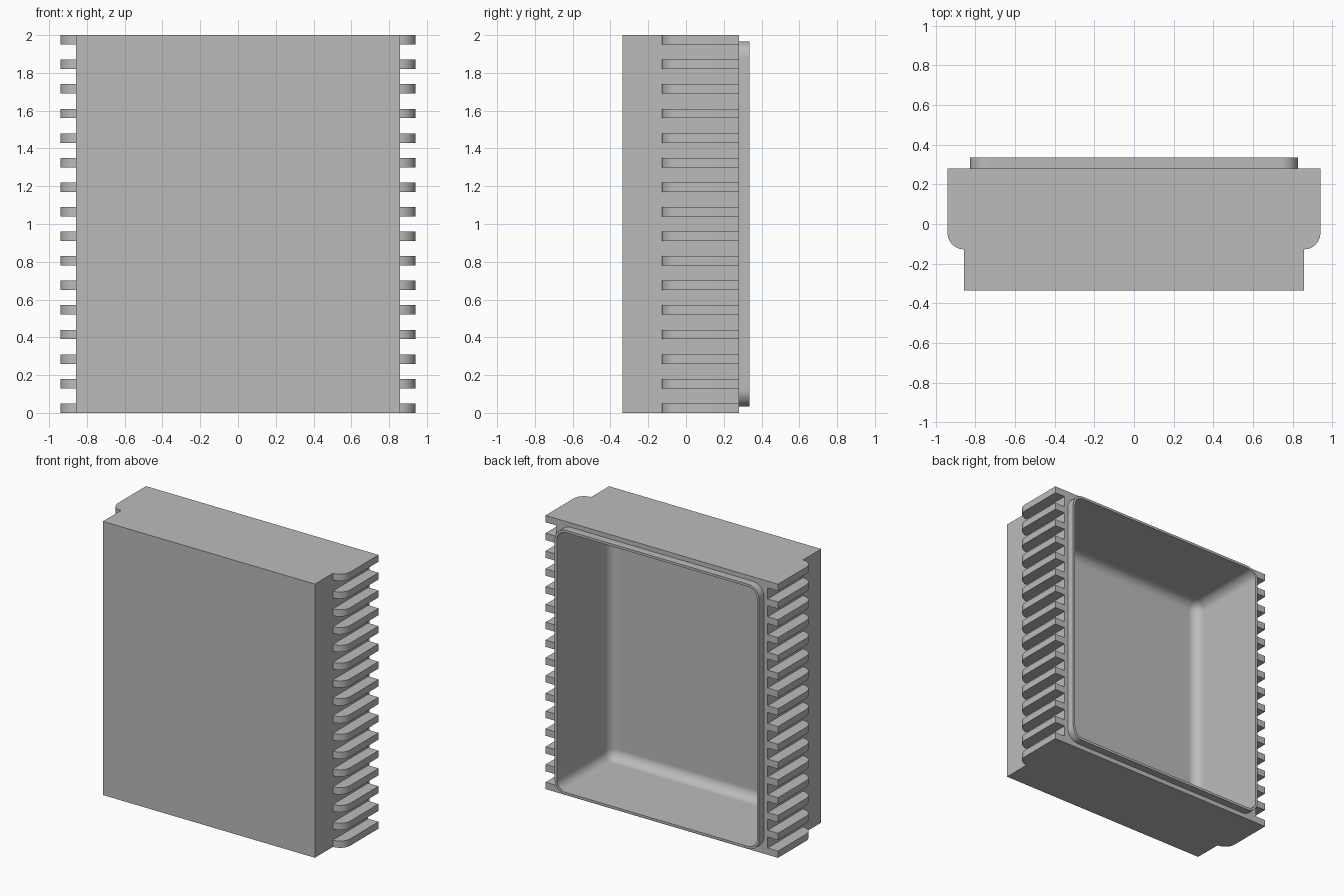
import bpy, bmesh, math
from math import sin, cos, pi

cube = bpy.data.objects.get("Cube")
if cube:
    bpy.data.objects.remove(cube, do_unlink=True)

HALF_W, FRONT, BACK, RIM_BACK, HEIGHT = 0.857, -0.336, 0.28, 0.336, 2.0
FIN_X, FIN_FRONT, FIN_T, FIN_COUNT = 0.94, -0.128, 0.05, 16
RIM_W, RIM_LOW, RIM_HIGH, WALL = 0.827, 0.033, 1.967, 0.018

grey = bpy.data.materials.new("plain grey")
grey.use_nodes = True
colour = (0.5, 0.5, 0.5, 1)
grey.diffuse_color = colour
grey.node_tree.nodes["Principled BSDF"].inputs["Base Color"].default_value = colour


def finish(name, bm):
    bmesh.ops.recalc_face_normals(bm, faces=bm.faces)
    mesh = bpy.data.meshes.new(name)
    bm.to_mesh(mesh)
    bm.free()
    mesh.materials.append(grey)
    obj = bpy.data.objects.new(name, mesh)
    bpy.context.collection.objects.link(obj)
    return obj


def box(lo, hi):
    bm = bmesh.new()
    bmesh.ops.create_cube(bm, size=1)
    for v in bm.verts:
        v.co = [a + (b - a) * (c + 0.5) for a, b, c in zip(lo, hi, v.co)]
    return bm


def bevel(bm, edges, radius, segments=8):
    bmesh.ops.bevel(bm, geom=edges, offset=radius, offset_type='OFFSET',
                    segments=segments, profile=0.5, affect='EDGES')


def along_y(edge):
    a, b = edge.verts
    return abs(a.co.y - b.co.y) > 0.01


def select(obj):
    bpy.ops.object.select_all(action='DESELECT')
    obj.select_set(True)
    bpy.context.view_layer.objects.active = obj


def smooth(obj):
    select(obj)
    bpy.ops.object.shade_smooth_by_angle(angle=math.radians(30))
    weighted = obj.modifiers.new("even_shading", 'WEIGHTED_NORMAL')
    weighted.keep_sharp = True


# Housing block
housing = finish("housing", box((-HALF_W, FRONT, 0), (HALF_W, BACK, HEIGHT)))

# Raised rim around the rear opening
bm = box((-RIM_W, BACK, RIM_LOW), (RIM_W, RIM_BACK, RIM_HIGH))
bevel(bm, [e for e in bm.edges if along_y(e)], 0.09)
rim = finish("rim", bm)

# Filleted cavity cut through the rim and into the housing
inner = RIM_W - WALL
bm = box((-inner, -0.29, RIM_LOW + WALL), (inner, 0.6, RIM_HIGH - WALL))
bevel(bm, bm.edges[:], 0.072)
cutter = finish("cavity_cutter", bm)
cutter.hide_render = True
for obj in (housing, rim):
    cut = obj.modifiers.new("cavity", 'BOOLEAN')
    cut.operation, cut.solver, cut.object = 'DIFFERENCE', 'EXACT', cutter
    select(obj)
    bpy.ops.object.modifier_apply(modifier=cut.name)
    smooth(obj)
bpy.data.objects.remove(cutter, do_unlink=True)

# Cooling fins with a rounded front corner, stacked up each side
pitch = (HEIGHT - FIN_T) / (FIN_COUNT - 1)
radius = FIN_X - HALF_W
arc = [(HALF_W + radius * sin(t), FIN_FRONT + radius * (1 - cos(t)))
       for t in (i * pi / 16 for i in range(9))]
profile = arc + [(FIN_X, BACK), (HALF_W, BACK)]
for side, sign in (("left", 1), ("right", -1)):
    bm = bmesh.new()
    for i in range(FIN_COUNT):
        face = bm.faces.new([bm.verts.new((sign * x, y, i * pitch)) for x, y in profile])
        up = bmesh.ops.extrude_face_region(bm, geom=[face])["geom"]
        bmesh.ops.translate(bm, vec=(0, 0, FIN_T),
                            verts=[g for g in up if isinstance(g, bmesh.types.BMVert)])
    smooth(finish(side + "_fins", bm))
